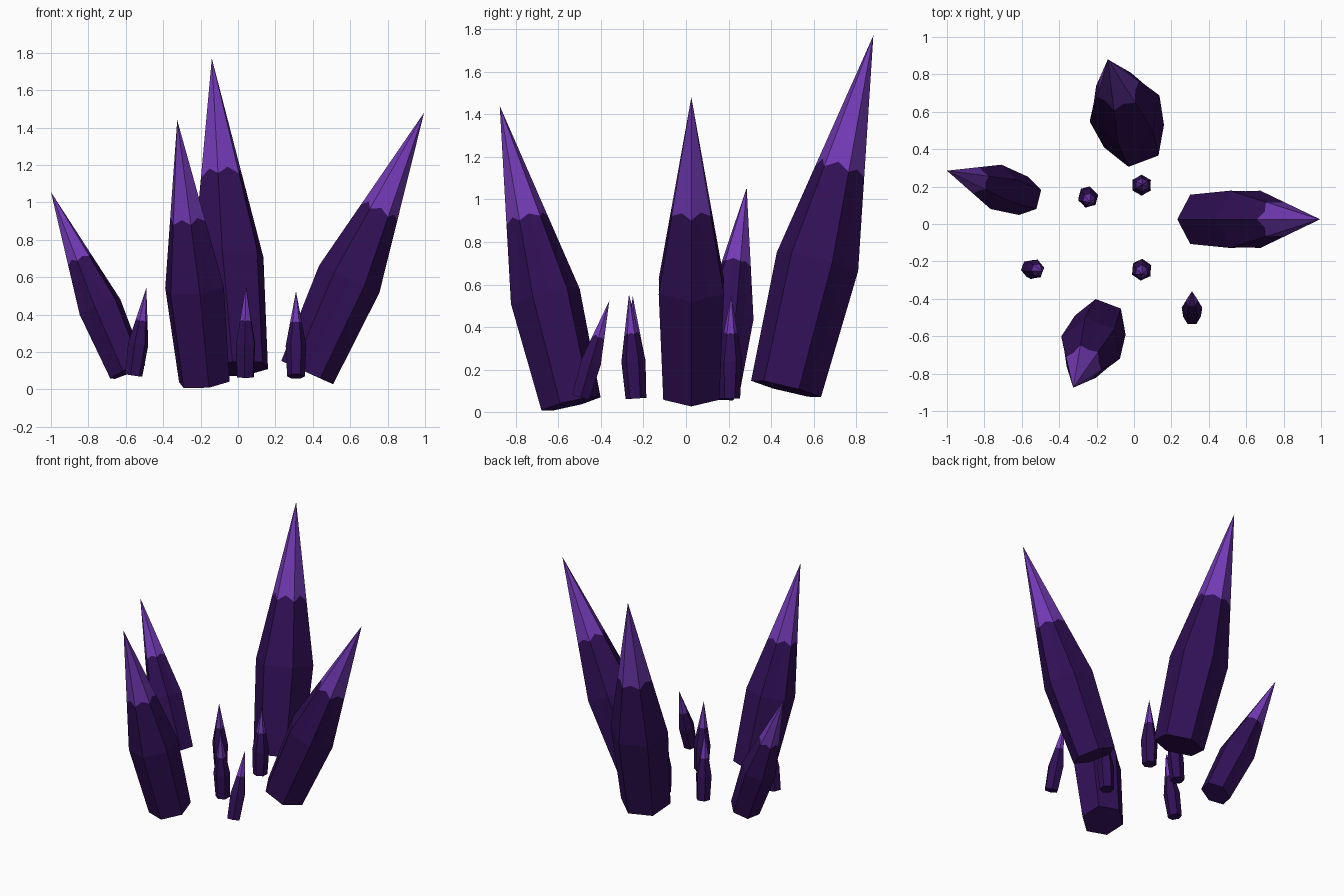
import bpy, bmesh, math, random
from mathutils import Vector

if "Cube" in bpy.data.objects:
    bpy.data.objects.remove(bpy.data.objects["Cube"])

random.seed(4)


def material(name, rgb):
    m = bpy.data.materials.new(name)
    m.diffuse_color = (*rgb, 1)
    m.use_nodes = True
    m.node_tree.nodes["Principled BSDF"].inputs["Base Color"].default_value = m.diffuse_color
    return m


DARK = material("deep purple", (0.030, 0.005, 0.092))
LIGHT = material("bright violet", (0.170, 0.042, 0.460))


def crystal(name, base, tip, turn):
    """Six-sided shard: flared prism, then a long point with a wavy bright tip."""
    base, tip = Vector(base), Vector(tip)
    axis = tip - base
    length = axis.length
    n = axis.normalized()
    u = (Vector((1, 0, 0)) - n * n.x).normalized()
    v = n.cross(u)
    R = 0.116 * length
    bm = bmesh.new()

    def ring(t, r, wave=0.0, inset=1.0):
        # corners and face midpoints of a hexagon
        out = []
        for i in range(12):
            a = math.radians(turn + 30 * i)
            mid = i % 2
            tt = t + (wave * random.uniform(0.5, 1.3) if mid else -wave * 0.4)
            rr = r * (1 - tt) / (1 - t) if wave else r
            rr *= math.cos(math.pi / 6) * inset if mid else 1
            out.append(bm.verts.new(base + axis * tt + (u * math.cos(a) + v * math.sin(a)) * rr))
        return out

    rings = [ring(0, R * 0.86), ring(0.36, R, 0, 0.98), ring(0.62, R * 0.38 / 0.64, 0.014)]
    top = bm.verts.new(tip)
    bm.faces.new(rings[0][::-1])
    for a, b in zip(rings, rings[1:]):
        for i in range(12):
            j = (i + 1) % 12
            bm.faces.new((a[i], a[j], b[j], b[i]))
    for i in range(12):
        bm.faces.new((rings[2][i], rings[2][(i + 1) % 12], top)).material_index = 1
    bmesh.ops.recalc_face_normals(bm, faces=bm.faces)
    me = bpy.data.meshes.new(name)
    bm.to_mesh(me)
    bm.free()
    me.materials.append(DARK)
    me.materials.append(LIGHT)
    bpy.context.collection.objects.link(bpy.data.objects.new(name, me))


# Four large shards leaning outwards
crystal("back_crystal", (0.0, 0.47, 0.11), (-0.14, 0.88, 1.77), 20)
crystal("right_crystal", (0.37, 0.025, 0.09), (0.995, 0.025, 1.48), 0)
crystal("front_crystal", (-0.18, -0.54, 0.04), (-0.325, -0.875, 1.44), 40)
crystal("left_crystal", (-0.59, 0.15, 0.095), (-1.0, 0.285, 1.055), 15)

# Five small shards between them
crystal("small_crystal_left", (-0.558, -0.238, 0.075), (-0.49, -0.25, 0.545), 10)
crystal("small_crystal_front", (0.04, -0.235, 0.065), (0.042, -0.268, 0.555), 25)
crystal("small_crystal_right", (0.31, -0.495, 0.07), (0.31, -0.36, 0.525), 0)
crystal("small_crystal_inner", (-0.25, 0.155, 0.07), (-0.235, 0.115, 0.545), 15)
crystal("small_crystal_back", (0.038, 0.205, 0.065), (0.045, 0.212, 0.555), 30)
